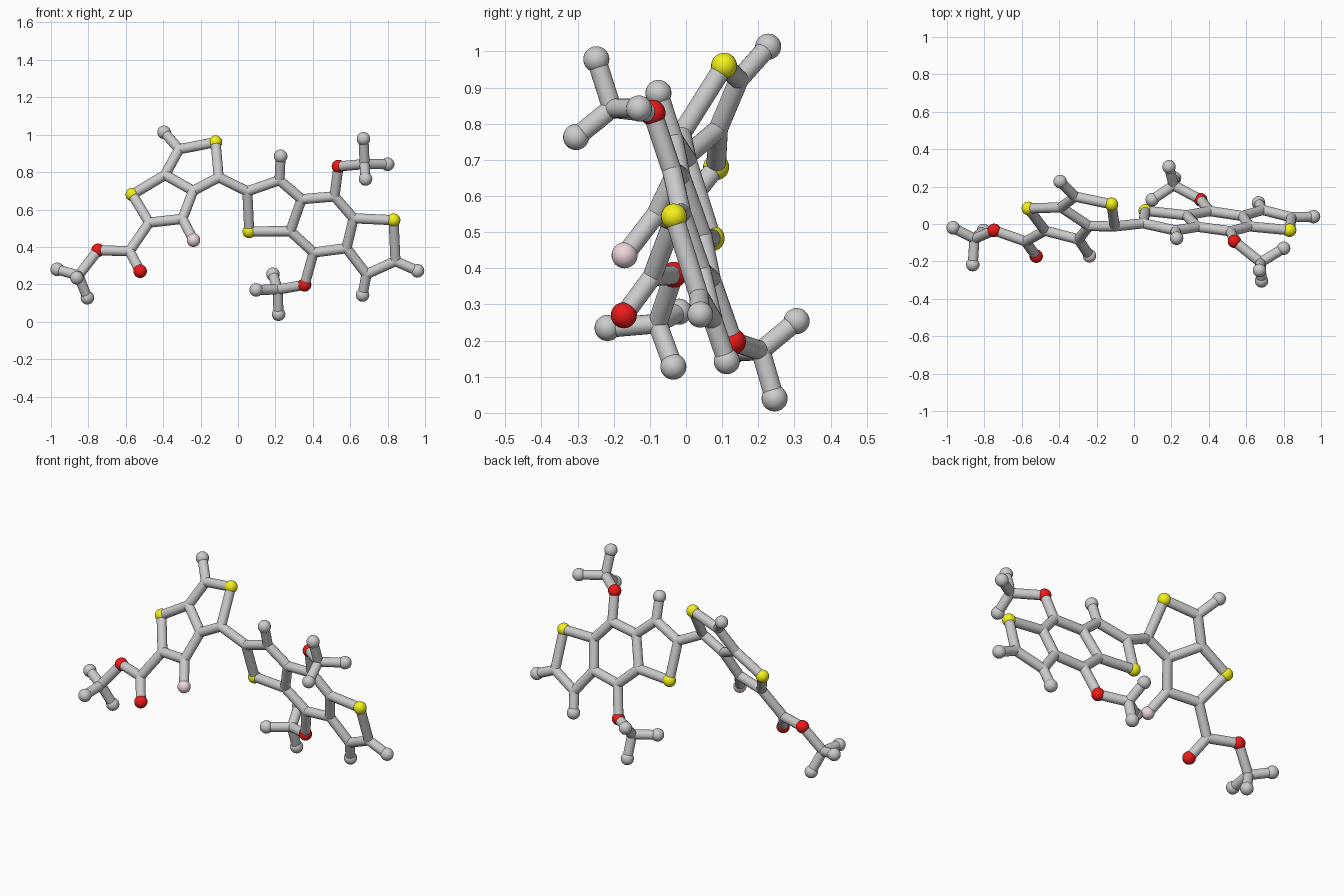
import bpy, bmesh
from mathutils import Vector, Matrix

if "Cube" in bpy.data.objects:
    bpy.data.objects.remove(bpy.data.objects["Cube"])

STICK, BALL = 0.027, 0.036


def left(x, z):    # plane of the left double ring
    return Vector((x, -0.509 - 0.3275 * x + 0.599 * z, z))


def right(x, z):   # plane of the right triple ring
    return Vector((x, 0.232 - 0.11 * x - 0.32 * z, z))


V = lambda x, y, z: Vector((x, y, z))

# Atom positions: a = left rings, e = ester, b = right rings, m / n = methoxy groups
P = {
    "aS1": left(-.12, .96), "aC1": left(-.315, .922), "aH1": left(-.395, 1.013),
    "aC2": left(-.39, .785), "aS2": left(-.565, .68), "aC3": left(-.475, .53),
    "aC4": left(-.297, .55), "aF": left(-.238, .436), "aC5": left(-.24, .70),
    "aC6": left(-.103, .772),
    "eC": left(-.58, .377), "eO1": V(-.523, -.172, .27), "eO2": V(-.748, -.034, .382),
    "eM": V(-.853, -.079, .247), "eH1": V(-.967, -.02, .28),
    "eH2": V(-.805, -.035, .128), "eH3": V(-.862, -.217, .235),
    "bC1": right(.05, .697), "bC2": right(.222, .757), "bH2": right(.228, .885),
    "bC3": right(.34, .655), "bC4": right(.28, .484), "bS1": right(.06, .483),
    "bC5": right(.516, .67), "bC6": right(.618, .553), "bS2": right(.832, .543),
    "bC7": right(.58, .393), "bC8": right(.404, .37), "bC9": right(.842, .324),
    "bH9": right(.96, .272), "bC10": right(.687, .254), "bH10": right(.666, .143),
    "mO": right(.537, .83), "mC": V(.677, -.205, .843), "mH1": V(.671, -.248, .978),
    "mH2": V(.80, -.13, .842), "mH3": V(.682, -.304, .763),
    "nO": right(.356, .197), "nC": V(.212, .207, .172), "nH1": V(.187, .306, .254),
    "nH2": V(.097, .13, .17), "nH3": V(.217, .245, .04),
}


def finish(bm, name, mat=None):
    me = bpy.data.meshes.new(name)
    bm.to_mesh(me)
    bm.free()
    me.polygons.foreach_set("use_smooth", [True] * len(me.polygons))
    ob = bpy.data.objects.new(name, me)
    bpy.context.collection.objects.link(ob)
    if mat:
        me.materials.append(mat)


def ball(bm, p, r):
    bmesh.ops.create_uvsphere(bm, u_segments=24, v_segments=16, radius=r,
                              matrix=Matrix.Translation(p))


def balls(name, keys, mat=None):
    bm = bmesh.new()
    for k in keys.split():
        ball(bm, P[k], BALL)
    finish(bm, name, mat)


def sticks(name, *chains):
    """Tubes along each chain of atoms, with rounded joints at the carbons."""
    bm = bmesh.new()
    joints = set()
    for chain in chains:
        ks = chain.split()
        joints.update(ks)
        for a, b in zip(ks, ks[1:]):
            d = P[b] - P[a]
            m = Matrix.Translation((P[a] + P[b]) / 2) @ d.to_track_quat('Z', 'Y').to_matrix().to_4x4()
            bmesh.ops.create_cone(bm, cap_ends=False, segments=20, radius1=STICK,
                                  radius2=STICK, depth=d.length, matrix=m)
    for k in joints:
        ball(bm, P[k], STICK)
    finish(bm, name)


def material(name, rgb):
    m = bpy.data.materials.new(name)
    m.diffuse_color = (*rgb, 1)
    m.use_nodes = True
    m.node_tree.nodes["Principled BSDF"].inputs["Base Color"].default_value = m.diffuse_color
    return m


# Bonds
sticks("left_ring_bonds", "aC6 aS1 aC1 aC2 aS2 aC3 aC4 aC5 aC6", "aC2 aC5",
       "aC1 aH1", "aC4 aF")
sticks("ring_link_bond", "aC6 bC1")
sticks("ester_bonds", "aC3 eC eO1", "eC eO2 eM eH1", "eM eH2", "eM eH3")
sticks("right_ring_bonds", "bC1 bC2 bC3 bC4 bS1 bC1",
       "bC3 bC5 bC6 bC7 bC8 bC4", "bC6 bS2 bC9 bC10 bC7",
       "bC2 bH2", "bC9 bH9", "bC10 bH10")
sticks("upper_methoxy_bonds", "bC5 mO mC mH1", "mC mH2", "mC mH3")
sticks("lower_methoxy_bonds", "bC8 nO nC nH1", "nC nH2", "nC nH3")

# Atoms
balls("hydrogen_atoms",
      "aH1 eH1 eH2 eH3 bH2 bH9 bH10 mH1 mH2 mH3 nH1 nH2 nH3")
balls("sulfur_atoms", "aS1 aS2 bS1 bS2", material("yellow", (.9, .88, .01)))
balls("oxygen_atoms", "eO1 eO2 mO nO", material("red", (.85, .01, .01)))
balls("fluorine_atom", "aF", material("pale_pink", (.85, .68, .71)))
